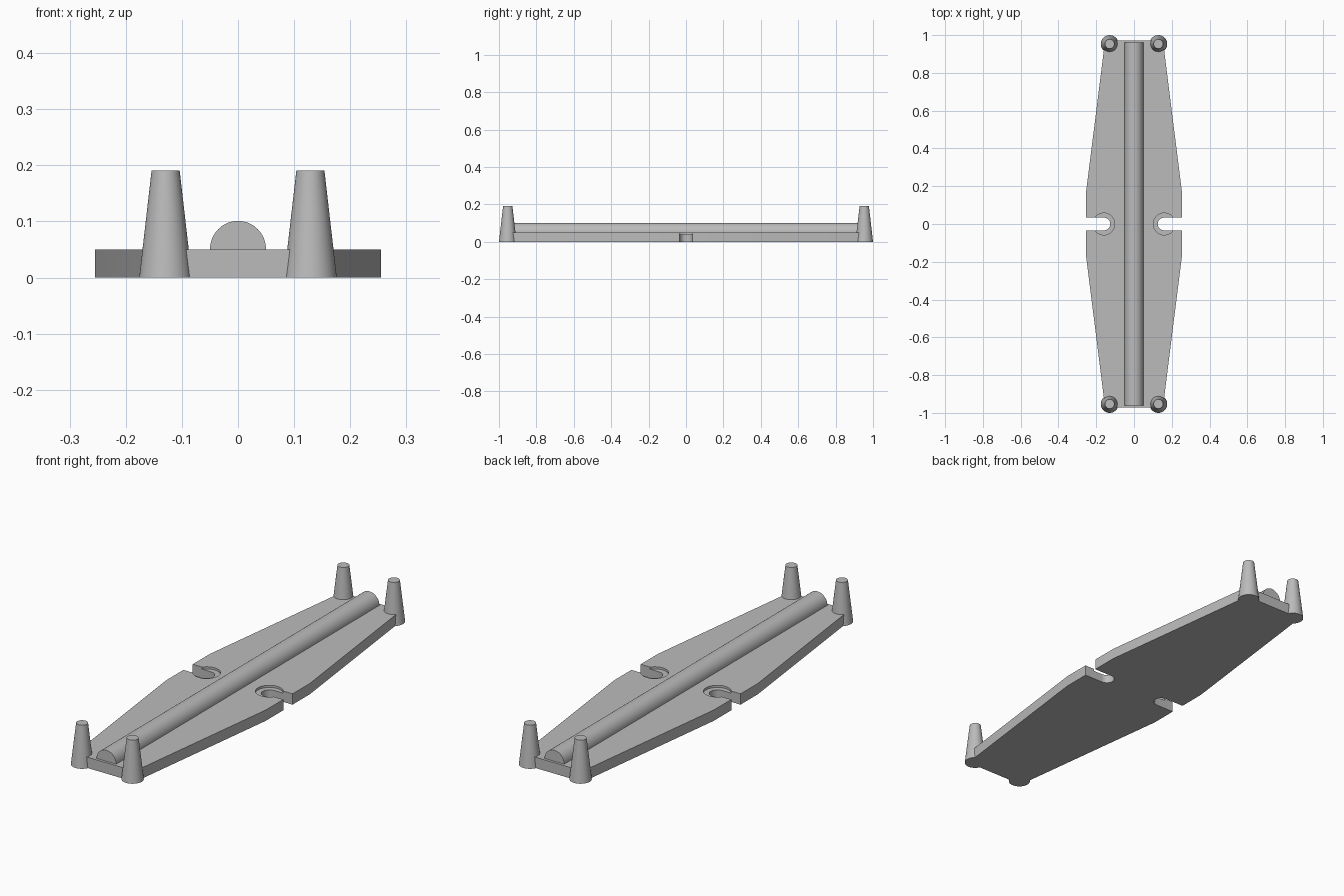
import bpy, bmesh
from math import sin, cos, pi, radians

cube = bpy.data.objects.get("Cube")
if cube:
    bpy.data.objects.remove(cube, do_unlink=True)

grey = bpy.data.materials.new("light grey")
grey.use_nodes = True
grey.diffuse_color = (0.5, 0.5, 0.5, 1)
grey.node_tree.nodes["Principled BSDF"].inputs["Base Color"].default_value = (0.5, 0.5, 0.5, 1)

THICK = 0.05
SLOT_X, SLOT_R, SEAT_R = 0.16, 0.034, 0.058
HALF_W = 0.255


def select(ob):
    bpy.ops.object.select_all(action="DESELECT")
    ob.select_set(True)
    bpy.context.view_layer.objects.active = ob


def finish(ob, name):
    ob.name = name
    ob.data.materials.append(grey)
    select(ob)
    bpy.ops.object.shade_smooth_by_angle(angle=radians(30))
    return ob


def extrude(name, points, vector):
    """Closed solid from a planar profile swept along a vector."""
    bm = bmesh.new()
    face = bm.faces.new([bm.verts.new(p) for p in points])
    moved = bmesh.ops.extrude_face_region(bm, geom=[face])["geom"]
    bmesh.ops.translate(bm, vec=vector,
                        verts=[v for v in moved if isinstance(v, bmesh.types.BMVert)])
    bmesh.ops.recalc_face_normals(bm, faces=bm.faces)
    mesh = bpy.data.meshes.new(name)
    bm.to_mesh(mesh)
    bm.free()
    ob = bpy.data.objects.new(name, mesh)
    bpy.context.collection.objects.link(ob)
    return ob


# Base plate: tapered outline with a round-ended slot on each side
arc = [pi / 2 + pi * i / 24 for i in range(25)]
side = [(0.153, 0.972), (HALF_W, 0.16), (HALF_W, SLOT_R)]
side += [(SLOT_X + SLOT_R * cos(a), SLOT_R * sin(a)) for a in arc]
side += [(HALF_W, -SLOT_R), (HALF_W, -0.16), (0.153, -0.972)]
outline = side + [(-x, y) for x, y in reversed(side)]
plate = extrude("base_plate", [(x, y, 0) for x, y in outline], (0, 0, THICK))

# Shallow round seats around the slot ends
for sx in (-1, 1):
    bpy.ops.mesh.primitive_cylinder_add(vertices=48, radius=SEAT_R, depth=0.1,
                                        location=(sx * SLOT_X, 0, 0.09))
    cutter = bpy.context.object
    cutter.name = "seat_cutter"
    select(plate)
    mod = plate.modifiers.new("seat", "BOOLEAN")
    mod.operation, mod.solver, mod.object = "DIFFERENCE", "EXACT", cutter
    bpy.ops.object.modifier_apply(modifier=mod.name)
    bpy.data.objects.remove(cutter, do_unlink=True)
finish(plate, "base_plate")

# Half-round rib along the middle, slightly sunk into the plate
rib = [(0.05 * cos(pi * i / 32), -0.96, THICK + 0.051 * sin(pi * i / 32)) for i in range(33)]
rib += [(-0.05, -0.96, 0.04), (0.05, -0.96, 0.04)]
finish(extrude("centre_rib", rib, (0, 1.92, 0)), "centre_rib")

# Tapered pegs at the four corners
for sx, side_name in ((1, "left"), (-1, "right")):
    for sy, end_name in ((-1, "front"), (1, "back")):
        bpy.ops.mesh.primitive_cone_add(vertices=48, radius1=0.047, radius2=0.025, depth=0.191,
                                        location=(sx * 0.129, sy * 0.953, 0.0955))
        finish(bpy.context.object, f"{end_name}_{side_name}_peg")
